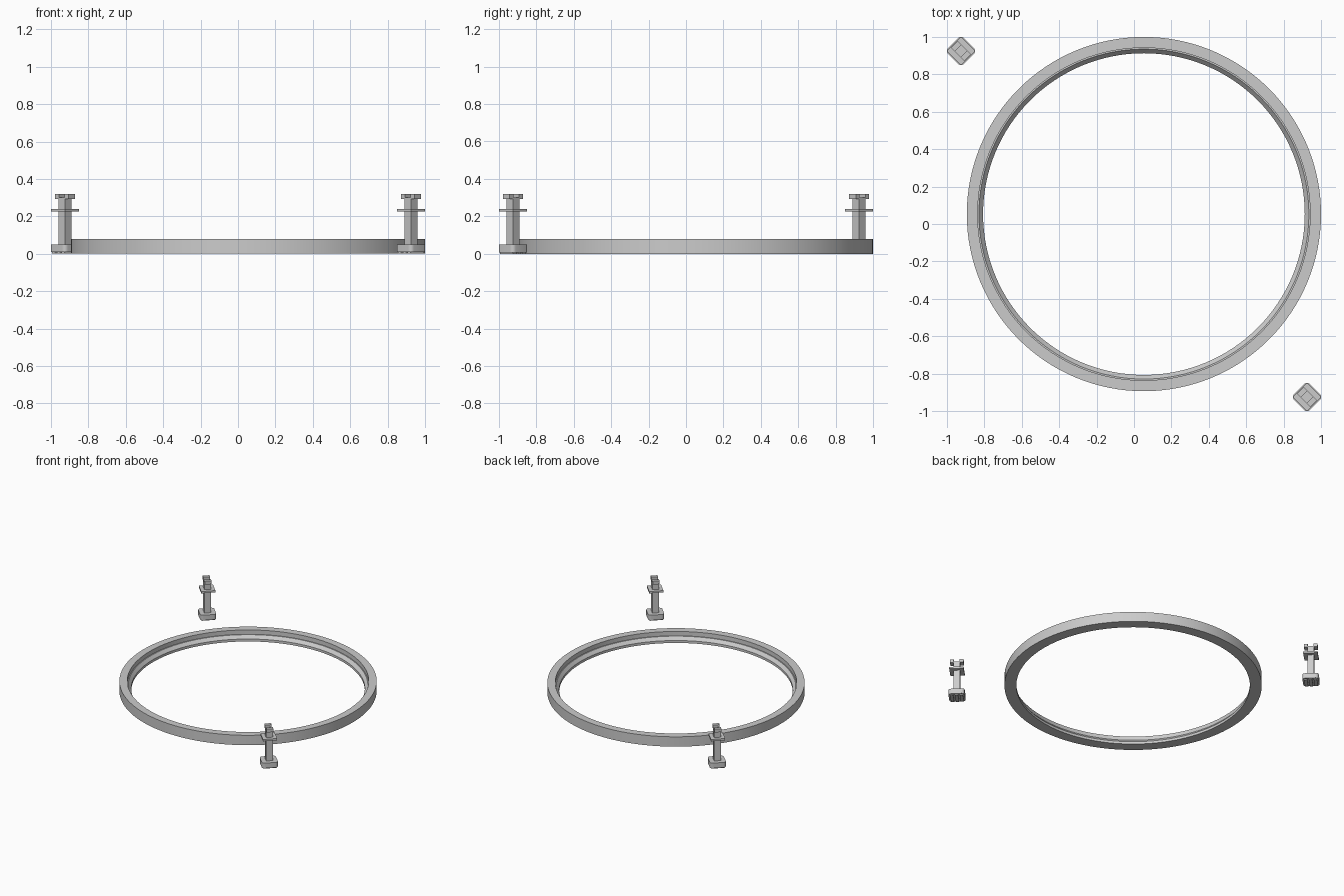
import bpy, bmesh, math
from mathutils import Matrix, Vector

if "Cube" in bpy.data.objects:
    bpy.data.objects.remove(bpy.data.objects["Cube"], do_unlink=True)

grey = bpy.data.materials.new("plain_grey")
grey.use_nodes = True
COLOUR = (0.6, 0.6, 0.6, 1)
grey.diffuse_color = COLOUR
grey.node_tree.nodes["Principled BSDF"].inputs["Base Color"].default_value = COLOUR


def finish(bm, name, matrix):
    bmesh.ops.recalc_face_normals(bm, faces=bm.faces)
    mesh = bpy.data.meshes.new(name)
    bm.to_mesh(mesh)
    bm.free()
    mesh.materials.append(grey)
    obj = bpy.data.objects.new(name, mesh)
    bpy.context.collection.objects.link(obj)
    obj.matrix_world = matrix
    bpy.ops.object.select_all(action='DESELECT')
    obj.select_set(True)
    bpy.context.view_layer.objects.active = obj
    bpy.ops.object.shade_smooth_by_angle(angle=math.radians(25))
    return obj


def box(name, matrix, x0, x1, y0, y1, z0, z1, corner=0):
    bm = bmesh.new()
    bmesh.ops.create_cube(bm, size=1)
    bmesh.ops.scale(bm, vec=(x1 - x0, y1 - y0, z1 - z0), verts=bm.verts)
    bmesh.ops.translate(bm, vec=((x0 + x1) / 2, (y0 + y1) / 2, (z0 + z1) / 2), verts=bm.verts)
    if corner:
        upright = [e for e in bm.edges
                   if abs(e.verts[0].co.z - e.verts[1].co.z) > 0.5 * (z1 - z0)]
        bmesh.ops.bevel(bm, geom=upright, offset=corner, segments=5,
                        profile=0.5, affect='EDGES')
    return finish(bm, name, matrix)


# Stepped ring: flat rim, inner wall, small ledge, sloped seat
profile = [(0.947, 0), (0.947, 0.08), (0.889, 0.08), (0.889, 0.045),
           (0.882, 0.045), (0.86, 0.02), (0.86, 0)]
bm = bmesh.new()
points = [bm.verts.new((r, 0, z)) for r, z in profile]
edges = [bm.edges.new((a, b)) for a, b in zip(points, points[1:] + points[:1])]
bmesh.ops.spin(bm, geom=points + edges, cent=(0, 0, 0), axis=(0, 0, 1),
               angle=math.tau, steps=128, use_merge=True)
bmesh.ops.remove_doubles(bm, verts=bm.verts, dist=0.0001)
finish(bm, "ring", Matrix.Translation((0.053, 0.053, 0)))

# Two fasteners on opposite corners, turned to lie along the diagonal
for side, sign in (("left", 1), ("right", -1)):
    place = (Matrix.Translation((0.925 * sign, -0.925 * sign, 0))
             @ Matrix.Rotation(math.radians(-45), 4, 'Z'))
    h = 0.06
    box(side + "_foot", place, -h, h, -h, h, 0.008, 0.05, corner=0.022)
    # ribs under the foot
    for i, x in enumerate((-0.036, 0, 0.036)):
        box(f"{side}_foot_rib_{i + 1}", place, x - 0.012, x + 0.012, -0.05, 0.05, 0, 0.01)
    box(side + "_post", place, -0.025, 0.025, -0.025, 0.025, 0.05, 0.3)
    box(side + "_plate", place, -0.053, 0.053, -0.053, 0.053, 0.225, 0.24)
    # forked head
    for end, lo, hi in (("inner", -0.05, -0.022), ("outer", 0.022, 0.05)):
        box(f"{side}_{end}_prong", place, lo, hi, -0.025, 0.025, 0.293, 0.32)
